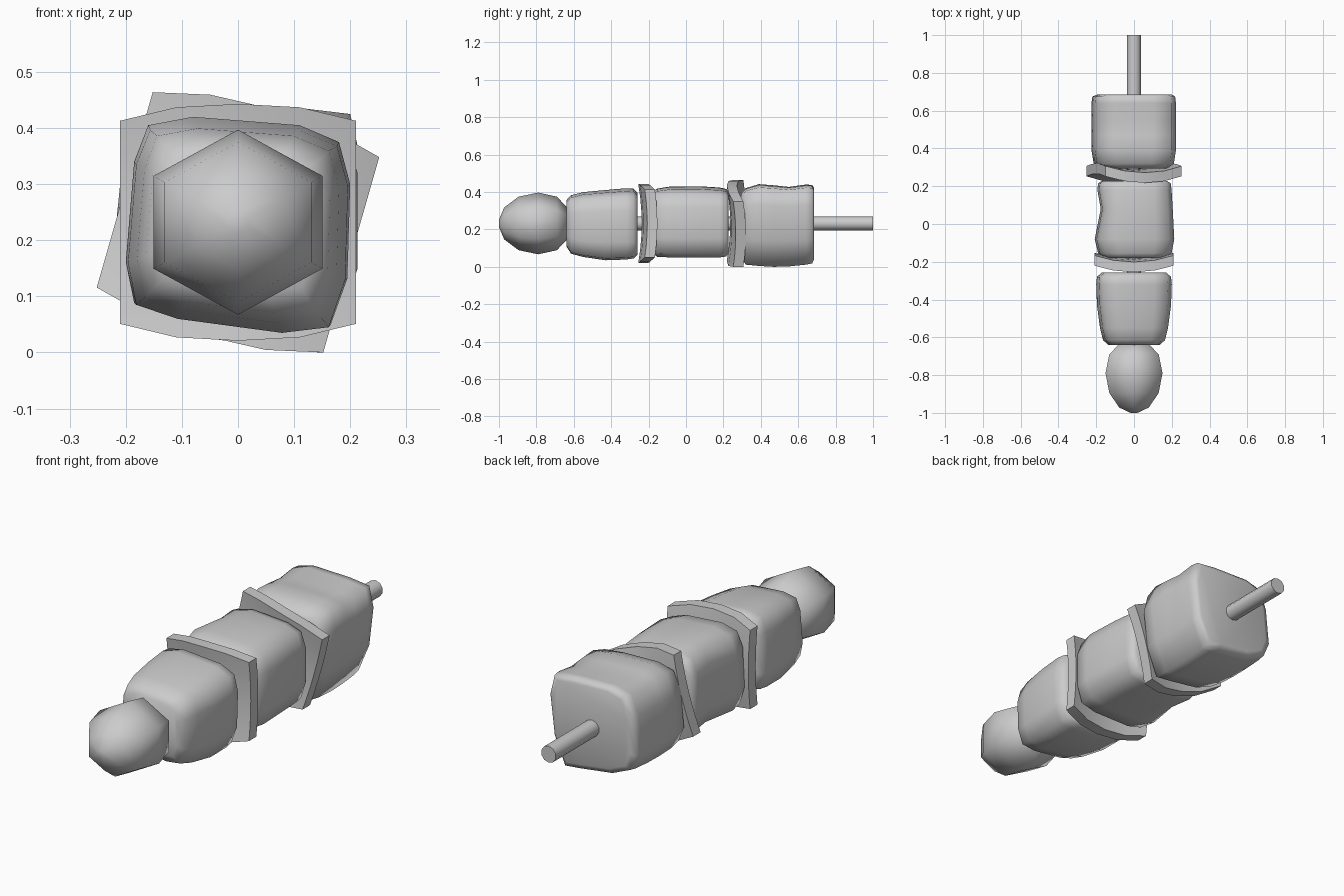
import bpy, bmesh, math

if "Cube" in bpy.data.objects:
    bpy.data.objects.remove(bpy.data.objects["Cube"])

CZ = 0.232  # height of the skewer axis


def finish(name, bm, angle=40):
    bmesh.ops.recalc_face_normals(bm, faces=bm.faces)
    me = bpy.data.meshes.new(name)
    bm.to_mesh(me)
    bm.free()
    for p in me.polygons:
        p.use_smooth = True
    me.set_sharp_from_angle(angle=math.radians(angle))
    ob = bpy.data.objects.new(name, me)
    bpy.context.collection.objects.link(ob)
    return ob


def loft(name, rings, angle=40):
    """Skin a list of closed point rings and cap both ends."""
    bm = bmesh.new()
    vs = [[bm.verts.new(p) for p in r] for r in rings]
    n = len(vs[0])
    for a, b in zip(vs, vs[1:]):
        for i in range(n):
            j = (i + 1) % n
            bm.faces.new((a[i], a[j], b[j], b[i]))
    bm.faces.new(vs[0])
    bm.faces.new(vs[-1])
    return finish(name, bm, angle)


def round_ring(y, r, n, sx=1.0):
    return [(sx * r * math.sin(2 * math.pi * i / n), y,
             CZ + r * math.cos(2 * math.pi * i / n)) for i in range(n)]


# Wooden stick
loft("stick", [round_ring(-0.65, 0.038, 10), round_ring(1.0, 0.038, 10)])

# Six-sided tomato at the tip
tomato = [(-1.0, 0.02), (-0.972, 0.085), (-0.895, 0.143), (-0.79, 0.165),
          (-0.69, 0.143), (-0.64, 0.09), (-0.625, 0.02)]
loft("tomato", [round_ring(y, r, 6, 1.055) for y, r in tomato], 120)

# Meat chunks: uneven rounded-square outlines
outline = [(-.16, .405), (-.08, .42), (.11, .405), (.18, .375), (.2, .3), (.195, .13),
           (.165, .045), (.08, .035), (-.11, .06), (-.185, .085), (-.2, .16), (-.185, .34)]
outline_mid = [(-.16, .41), (-.08, .43), (.11, .415), (.18, .39), (.205, .32), (.205, .15),
               (.18, .07), (.1, .05), (-.1, .05), (-.175, .07), (-.2, .15), (-.19, .34)]
outline_big = [(-.17, .42), (-.09, .442), (.1, .437), (.2, .425), (.222, .33), (.2, .14),
               (.145, .0), (.07, .008), (-.1, .032), (-.195, .075), (-.225, .15), (-.207, .33)]


def chunk(name, pts, sections):
    """Sections are (y, left scale, right scale, top scale, bottom scale)."""
    rings = []
    for y, sl, sr, st, sb in sections:
        rings.append([(x * (sr if x > 0 else sl), y, CZ + (z - CZ) * (st if z > CZ else sb))
                      for x, z in pts])
    loft(name, rings, 80)


chunk("front_meat", outline,
      [(-.64, .68, .68, .66, .62), (-.615, .82, .82, .8, .82), (-.55, .9, .9, .89, .91),
       (-.43, .98, .98, .95, 1), (-.32, 1, 1, 1, .98), (-.28, .98, .98, .99, .95),
       (-.258, .86, .86, .86, .85)])
chunk("middle_meat", outline_mid,
      [(-.18, .8, .82, .85, .86), (-.155, .95, .97, .94, .98), (-.08, 1.04, 1.04, 1, 1),
       (.08, .88, 1, 1, 1), (.18, .97, .97, .97, 1), (.215, .95, .95, .93, .97),
       (.228, .85, .85, .84, .86)])
chunk("rear_meat", outline_big,
      [(.295, .8, .8, .78, .8), (.32, .95, .95, .9, .95), (.39, 1, 1, 1, .98),
       (.47, 1, 1, .97, 1), (.55, 1, 1, .93, .99), (.64, 1, 1, .99, .95),
       (.675, .98, .98, .98, .92), (.685, .86, .9, .9, .82)])


# Pepper slices: curved square plates
def slice_plate(name, y0, turn):
    bm = bmesh.new()
    n, m = 4, 6
    xs = [-.21, -.11, 0, .11, .21]
    half = [.181, .205, .211, .205, .181]
    c, s = math.cos(turn), math.sin(turn)
    grids = []
    for t in (-.027, .027):
        g = []
        for i in range(n + 1):
            col = []
            for k in range(m + 1):
                z = half[i] * (2 * k / m - 1)
                y = y0 + t - .018 * (z / .21) ** 2 + .03 * (xs[i] / .21) ** 2
                col.append(bm.verts.new((xs[i] * c + z * s, y, CZ - xs[i] * s + z * c)))
            g.append(col)
        grids.append(g)
    a, b = grids
    for g in grids:
        for i in range(n):
            for k in range(m):
                bm.faces.new((g[i][k], g[i + 1][k], g[i + 1][k + 1], g[i][k + 1]))
    for i in range(n):
        for k in (0, m):
            bm.faces.new((a[i][k], a[i + 1][k], b[i + 1][k], b[i][k]))
    for k in range(m):
        for i in (0, n):
            bm.faces.new((a[i][k], a[i][k + 1], b[i][k + 1], b[i][k]))
    finish(name, bm, 40)


slice_plate("front_pepper_slice", -.21, 0)
slice_plate("rear_pepper_slice", .263, math.radians(16))
